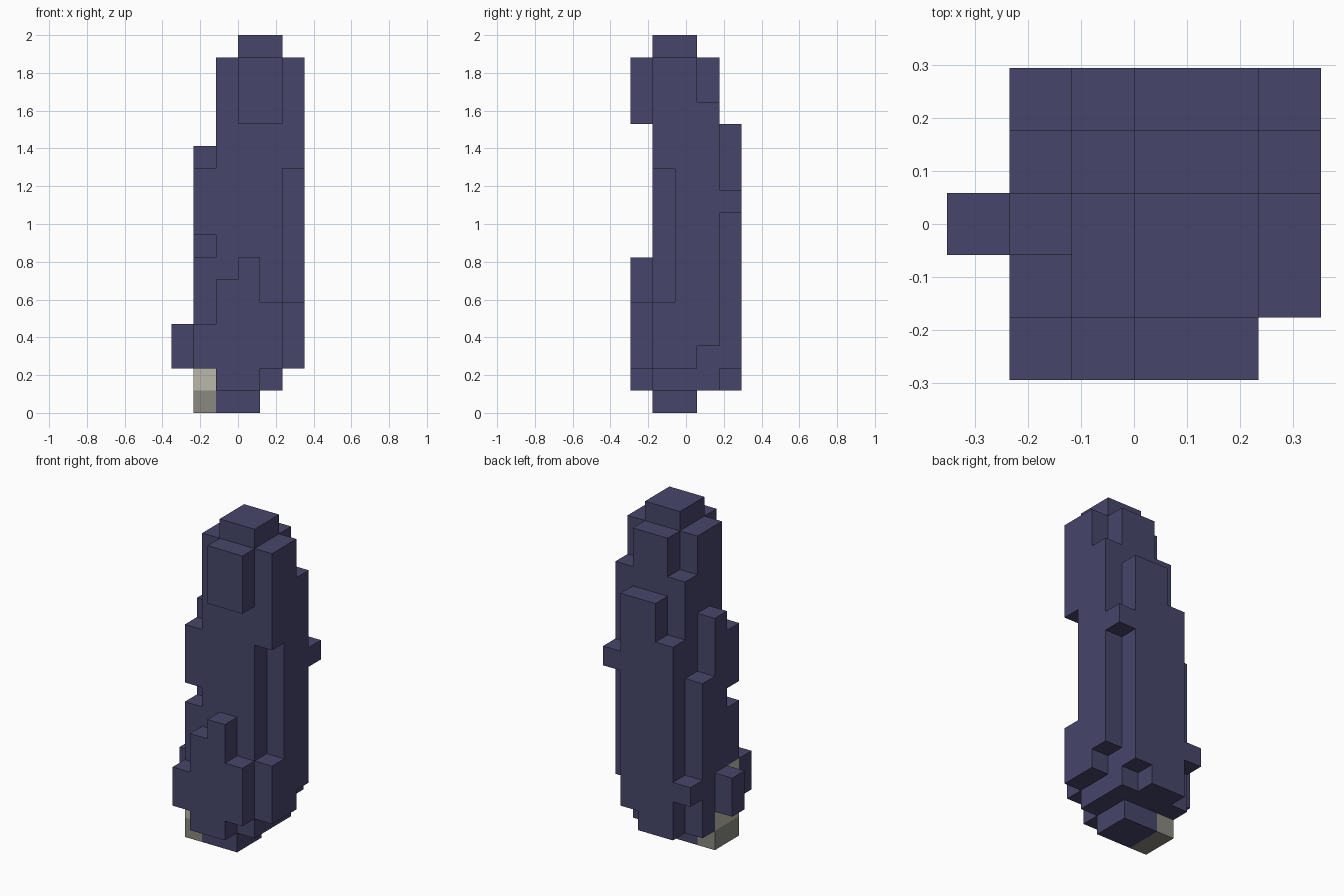
import bpy, bmesh
from mathutils import Vector

if "Cube" in bpy.data.objects:
    bpy.data.objects.remove(bpy.data.objects["Cube"], do_unlink=True)

BLOCK = 2 / 17  # edge of one block
FRONT, BACK, RIGHT, LEFT = 0, 4, 1, 5  # outermost rows of the body


def material(name, red, green, blue):
    mat = bpy.data.materials.new(name)
    mat.use_nodes = True
    color = (red, green, blue, 1)
    mat.diffuse_color = color
    mat.node_tree.nodes["Principled BSDF"].inputs["Base Color"].default_value = color
    return mat


def column(x, y, bottom, top):
    """Blocks stacked in one column."""
    return {(x, y, z) for z in range(bottom, top)}


def bar(corner, size):
    """A solid block of blocks."""
    x, y, z = corner
    width, depth, height = size
    return set().union(*(column(x + i, y + j, z, z + height)
                         for i in range(width) for j in range(depth)))


def plate_across(y, bottoms, tops):
    """Stepped plate one block thick, running along x."""
    return set().union(*(column(RIGHT + n, y, *span)
                         for n, span in enumerate(zip(bottoms, tops))))


def plate_along(x, bottoms, tops):
    """Stepped plate one block thick, running along y."""
    return set().union(*(column(x, FRONT + 1 + n, *span)
                         for n, span in enumerate(zip(bottoms, tops))))


def build(name, mat, own, solid):
    """Make the exposed skin of a part, merged into flat faces."""
    bm = bmesh.new()
    for cell in own:
        for axis in range(3):
            for side in (-1, 1):
                normal = Vector.Fill(3, 0)
                normal[axis] = side
                if tuple(map(round, Vector(cell) + normal)) in solid:
                    continue
                u = Vector.Fill(3, 0)
                u[axis - 1] = 1
                v = normal.cross(u)
                # Block middles sit half a block above the floor
                middle = Vector(cell) - Vector((2.5, 2, -0.5))
                ring = [middle + (normal + d) / 2 for d in (u + v, v - u, -u - v, u - v)]
                bm.faces.new([bm.verts.new(p * BLOCK) for p in ring])
    bmesh.ops.remove_doubles(bm, verts=bm.verts[:], dist=BLOCK / 100)
    bmesh.ops.dissolve_limit(bm, angle_limit=0.01, verts=bm.verts[:], edges=bm.edges[:])
    mesh = bpy.data.meshes.new(name)
    bm.to_mesh(mesh)
    bm.free()
    mesh.materials.append(mat)
    bpy.context.scene.collection.objects.link(bpy.data.objects.new(name, mesh))


indigo = material("dark_indigo", 0.061, 0.061, 0.147)
stone = material("light_stone", 0.497, 0.485, 0.402)
dark_stone = material("dark_stone", 0.254, 0.25, 0.216)

# Core with one back corner cut away at the top
core = bar((2, 1, 1), (3, 3, 15)) - column(2, 3, 14, 16)
base = bar((2, 1, 0), (2, 2, 1))
cap = bar((3, 1, 16), (2, 2, 1))

# Stepped plates on the front and back
upper_front = bar((3, FRONT, 13), (2, 1, 3))
lower_front = plate_across(FRONT, bottoms=(2, 1, 1, 2), tops=(4, 6, 7, 5))
back = plate_across(BACK, bottoms=(3, 1, 1, 2), tops=(4, 11, 13, 13))

# Side plates, each with a recess cut in the front row
left = plate_along(LEFT, bottoms=(2, 2, 3), tops=(16, 16, 14)) - column(LEFT, 1, 5, 11)
right = plate_along(RIGHT, bottoms=(4, 4, 1), tops=(11, 12, 9)) - column(RIGHT, 1, 7, 8)

# Small knobs and the stone corner under the right side
parts = {
    "core": (indigo, core),
    "base": (indigo, base),
    "top_cap": (indigo, cap),
    "upper_front_plate": (indigo, upper_front),
    "lower_front_plate": (indigo, lower_front),
    "back_plate": (indigo, back),
    "left_side": (indigo, left),
    "right_side": (indigo, right),
    "left_back_knob": (indigo, column(LEFT, BACK, 9, 10)),
    "right_knob": (indigo, column(RIGHT - 1, 2, 2, 4)),
    "stone_corner": (stone, bar((RIGHT, 1, 1), (1, 2, 3))),
    "stone_foot": (dark_stone, bar((RIGHT, 1, 0), (1, 2, 1))),
}

solid = set().union(*(cells for mat, cells in parts.values()))
for name, (mat, cells) in parts.items():
    build(name, mat, cells, solid)
